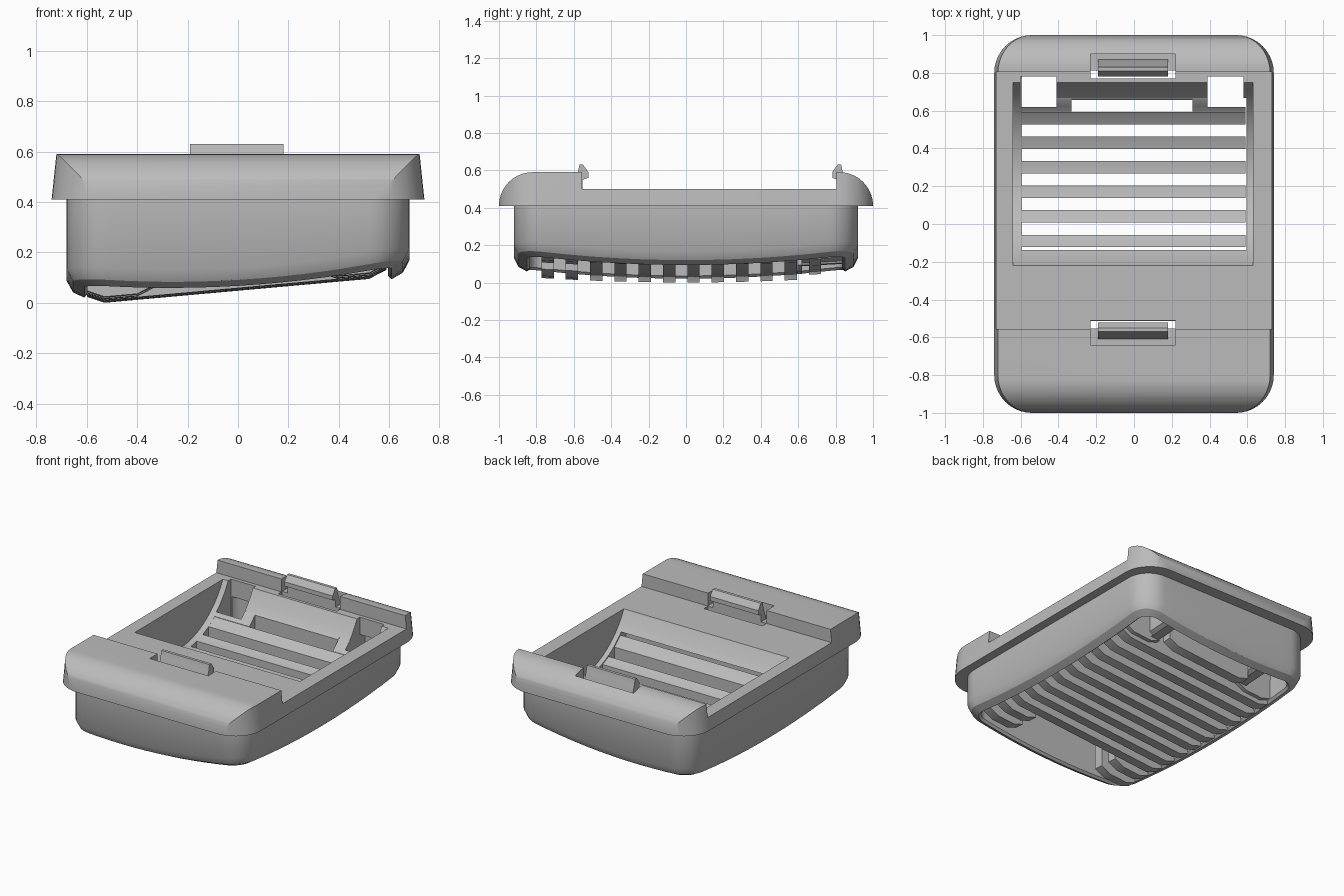
import bpy, bmesh, math

if "Cube" in bpy.data.objects:
    bpy.data.objects.remove(bpy.data.objects["Cube"], do_unlink=True)

grey = bpy.data.materials.new("plain grey plastic")
grey.use_nodes = True
COLOUR = (0.5, 0.5, 0.5, 1)
grey.diffuse_color = COLOUR
grey.node_tree.nodes["Principled BSDF"].inputs["Base Color"].default_value = COLOUR


def finish(name, bm):
    bmesh.ops.recalc_face_normals(bm, faces=bm.faces)
    mesh = bpy.data.meshes.new(name)
    bm.to_mesh(mesh)
    bm.free()
    mesh.materials.append(grey)
    obj = bpy.data.objects.new(name, mesh)
    bpy.context.collection.objects.link(obj)
    return obj


def loft(name, rings):
    """Skin between closed rings of equal length and cap both ends."""
    bm = bmesh.new()
    loops = [[bm.verts.new(p) for p in ring] for ring in rings]
    n = len(loops[0])
    for a, b in zip(loops, loops[1:]):
        for i in range(n):
            j = (i + 1) % n
            bm.faces.new((a[i], a[j], b[j], b[i]))
    bm.faces.new(loops[0])
    bm.faces.new(loops[-1])
    return finish(name, bm)


def extrude_x(name, profile, x0, x1):
    return loft(name, [[(x, y, z) for y, z in profile] for x in (x0, x1)])


def box(name, x0, x1, y0, y1, z0, z1):
    return extrude_x(name, [(y0, z0), (y1, z0), (y1, z1), (y0, z1)], x0, x1)


def arc(cy, cz, r, a0, a1, n):
    steps = [math.radians(a0 + (a1 - a0) * i / n) for i in range(n + 1)]
    return [(cy + r * math.cos(a), cz + r * math.sin(a)) for a in steps]


def rounded_rect(hx, hy, r, straight=12):
    """Plan outline with subdivided straight sides."""
    pts = []
    for sx, sy, a in ((1, 1, 0), (-1, 1, 90), (-1, -1, 180), (1, -1, 270)):
        pts += arc(sx * (hx - r), sy * (hy - r), r, a, a + 90, 10)
    out = []
    for i, p in enumerate(pts):
        q = pts[(i + 1) % len(pts)]
        k = straight if math.dist(p, q) > 0.2 else 1
        out += [(p[0] + (q[0] - p[0]) * t / k, p[1] + (q[1] - p[1]) * t / k) for t in range(k)]
    return out


def boolean(obj, cutter, operation="DIFFERENCE"):
    mod = obj.modifiers.new("cut", "BOOLEAN")
    mod.object, mod.operation, mod.solver = cutter, operation, "EXACT"
    bpy.context.view_layer.objects.active = obj
    bpy.ops.object.modifier_apply(modifier=mod.name)


def edge_height(x, y):
    """Lower edge of the side wall, tilted and bowed."""
    return 0.10 + 0.06 * x + 0.06 * x * x + 0.045 * y * y + 0.07 * x * x * y * y


def floor_height(y):
    """Concave tray floor."""
    return 0.74 - math.sqrt(max(0, 0.54 ** 2 - (y - 0.265) ** 2))


# Lower body: tapered rim around a deep recess
CEILING = 0.38
rings = [[(x, y, 0.41) for x, y in rounded_rect(0.68, 0.92, 0.16)]]
for inset, drop in ((0, 0), (0.025, 0.045), (0.07, 0.065), (0.085, 0.05)):
    outline = rounded_rect(0.68 - inset, 0.92 - inset, 0.16 - inset)
    rings.append([(x, y, edge_height(x, y) - drop) for x, y in outline])
rings.append([(x, y, CEILING) for x, y in outline])
body = loft("lower_body", rings)

# Upper shell: tapered plan trimmed by the stepped side profile
upper = loft("upper_shell", [
    [(x, y, z) for x, y in rounded_rect(hx, 1.0, 0.2, 1)]
    for hx, z in ((0.74, 0.41), (0.72, 0.60))])
side = arc(-0.82, 0.41, 0.18, 180, 90, 14)
side += [(-0.555, 0.59), (-0.555, 0.5), (0.805, 0.5), (0.805, 0.59)]
side += arc(0.82, 0.41, 0.18, 90, 0, 14)
trim = extrude_x("trim", side, -1, 1)
boolean(upper, trim, "INTERSECT")
cutters = [trim]

# Tray opening with concave floor
ys = [-0.22 + 0.97 * i / 32 for i in range(33)]
tray = [(y, floor_height(y)) for y in ys] + [(0.75, 0.8), (-0.22, 0.8)]
cutters.append(extrude_x("tray_cut", tray, -0.64, 0.63))

# Square back windows
for x0 in (-0.6, 0.39):
    cutters.append(box("window_cut", x0, x0 + 0.19, 0.62, 0.78, 0.2, 0.9))


# Clip pockets and slots, mirrored between front and back
def flip(y, back):
    return 0.26 - y if back else y


for back in (False, True):
    for y0, y1, z0 in ((-0.64, -0.51, 0.501), (-0.553, -0.51, 0.3)):
        a, b = sorted((flip(y0, back), flip(y1, back)))
        cutters.append(box("pocket_cut", -0.23, 0.22, a, b, z0, 0.9))

for cutter in cutters[1:]:
    boolean(body, cutter)
    boolean(upper, cutter)
for cutter in cutters:
    bpy.data.objects.remove(cutter, do_unlink=True)

# Snap clips
CLIP = [(-0.61, 0.45), (-0.61, 0.5), (-0.578, 0.59), (-0.57, 0.63), (-0.55, 0.63),
        (-0.522, 0.59), (-0.522, 0.56), (-0.553, 0.55), (-0.553, 0.45)]
for name, back in (("front_clip", False), ("back_clip", True)):
    extrude_x(name, [(flip(y, back), z) for y, z in CLIP], -0.19, 0.18)


# Slats: tops follow the tray floor, bottoms tilt and bow
def slat(name, x0, x1, y0, y1, lift=0.0):
    steps = [y0 + (y1 - y0) * i / 6 for i in range(7)]
    top = [(y, min(floor_height(y), CEILING + 0.005)) for y in steps]
    sections = []
    for end, x in ((1, x0), (0, x0 + 0.07), (0, x1 - 0.07), (1, x1)):
        low = [0.048 + 0.09 * x + 0.04 * y * y + lift + 0.03 * end for y in (y1, y0)]
        sections.append([(x, y, z) for y, z in top] + [(x, y1, low[0]), (x, y0, low[1])])
    loft(name, sections)


LEFT, RIGHT, HALF = 0.59, -0.6, 0.033
for i in range(12):
    y = -0.74 + 0.13 * i
    if i < 2:
        spans = ((RIGHT, -0.33), (0.32, LEFT))
    elif i == 11:
        spans = ((-0.33, 0.31),)
    else:
        spans = ((RIGHT, LEFT),)
    for x0, x1 in spans:
        slat("slat", x0, x1, y - HALF, y + HALF)

# Walls boxing in the back windows
for outer, inner, x0, x1 in ((RIGHT, -0.33, -0.41, -0.33), (0.31, LEFT, 0.31, 0.39)):
    slat("window_front_wall", outer, inner, 0.595, 0.62, 0.03)
    box_side = (x0, x1)
    slat("window_side_wall", *box_side, 0.62, 0.84, 0.06)

# Smooth curved surfaces, keep hard edges
for obj in bpy.context.collection.objects:
    if obj.type == "MESH" and grey.name in obj.data.materials:
        bpy.ops.object.select_all(action="DESELECT")
        obj.select_set(True)
        bpy.context.view_layer.objects.active = obj
        bpy.ops.object.shade_smooth_by_angle(angle=math.radians(30))
